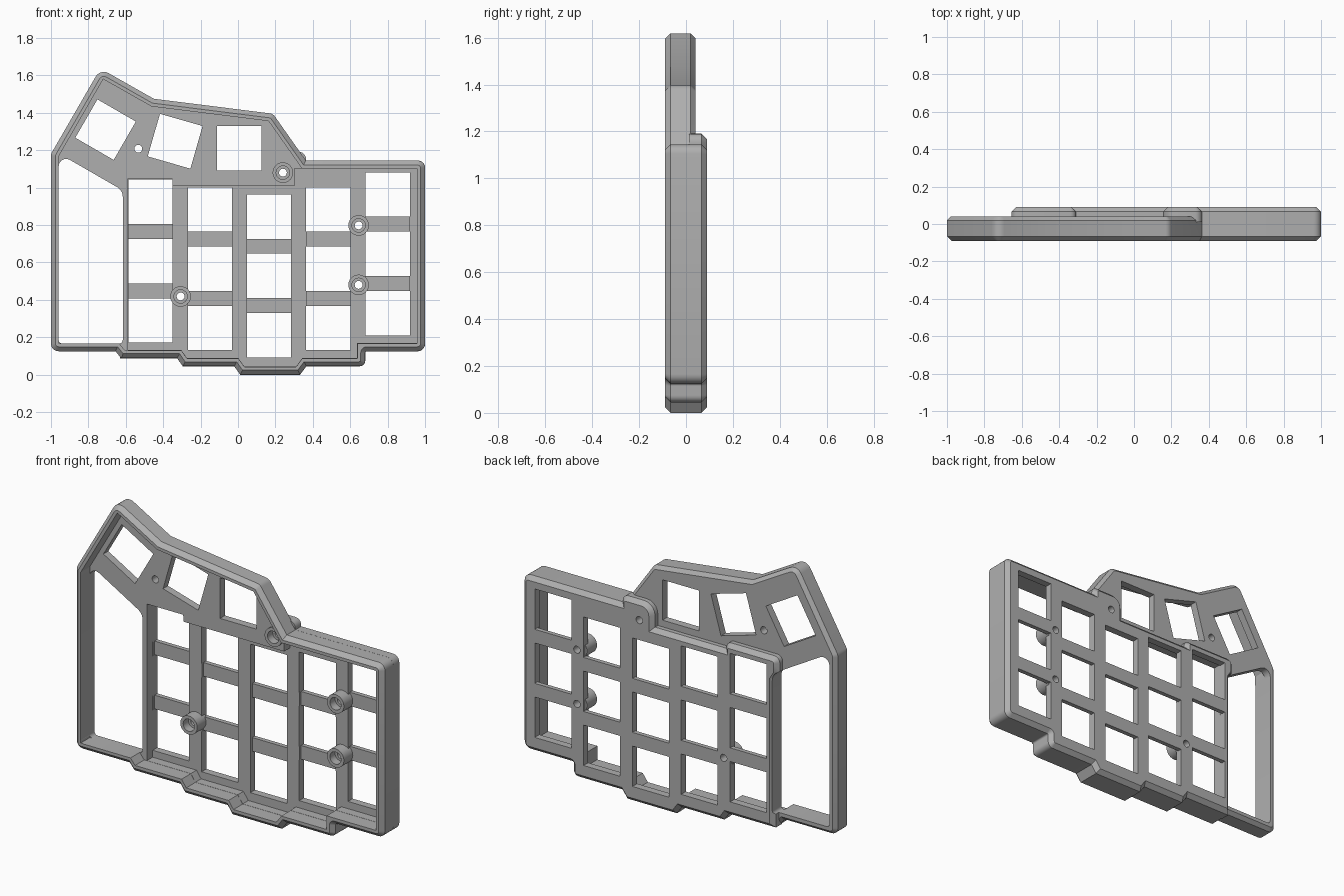
import bpy, bmesh, math
from mathutils import Vector, Matrix

if "Cube" in bpy.data.objects:
    bpy.data.objects.remove(bpy.data.objects["Cube"])

grey = bpy.data.materials.new("light_grey_plastic")
grey.use_nodes = True
GREY = (0.43, 0.43, 0.43, 1)
grey.diffuse_color = GREY
grey.node_tree.nodes["Principled BSDF"].inputs["Base Color"].default_value = GREY


def sharp(points):
    return [Vector(p[:2]) for p in points]


def rounded(points, steps=5):
    """Round each corner (x, z, radius) of a counter-clockwise outline."""
    out = []
    for i, (x, z, r) in enumerate(points):
        p = Vector((x, z))
        if r == 0:
            out.append(p)
            continue
        a = (Vector(points[i - 1][:2]) - p).normalized()
        b = (Vector(points[(i + 1) % len(points)][:2]) - p).normalized()
        half = math.acos(max(-1, min(1, a.dot(b)))) / 2
        centre = p + (a + b).normalized() * (r / math.sin(half))
        start = p + a * (r / math.tan(half)) - centre
        end = p + b * (r / math.tan(half)) - centre
        for k in range(steps + 1):
            t = k / steps
            spoke = start * math.sin((1 - t) * (math.pi - 2 * half))
            spoke += end * math.sin(t * (math.pi - 2 * half))
            out.append(centre + spoke.normalized() * r)
    return out


def inset(outline, d):
    """Move a counter-clockwise outline inwards by d."""
    out = []
    for i, p in enumerate(outline):
        u = (p - outline[i - 1]).normalized()
        v = (outline[(i + 1) % len(outline)] - p).normalized()
        n, m = Vector((-u.y, u.x)), Vector((-v.y, v.x))
        out.append(p + (n + m) * (d / (1 + n.dot(m))))
    return out


def add_prism(bm, rings):
    """Join (outline, y) rings into a closed solid."""
    loops = [[bm.verts.new((p.x, y, p.y)) for p in o] for o, y in rings]
    for lo, hi in zip(loops, loops[1:]):
        for i in range(len(lo)):
            bm.faces.new((lo[i - 1], hi[i - 1], hi[i], lo[i]))
    bm.faces.new(loops[0])
    bm.faces.new(loops[-1][::-1])


def solid(name, *prisms):
    bm = bmesh.new()
    for rings in prisms:
        add_prism(bm, rings)
    bmesh.ops.recalc_face_normals(bm, faces=bm.faces)
    mesh = bpy.data.meshes.new(name)
    bm.to_mesh(mesh)
    bm.free()
    mesh.materials.append(grey)
    obj = bpy.data.objects.new(name, mesh)
    bpy.context.collection.objects.link(obj)
    return obj


def combine(body, tool, operation):
    mod = body.modifiers.new("cut", 'BOOLEAN')
    mod.operation, mod.solver, mod.object = operation, 'EXACT', tool
    bpy.context.view_layer.objects.active = body
    bpy.ops.object.modifier_apply(modifier=mod.name)
    bpy.data.objects.remove(tool)


def rect(x, z, w, h, angle=0):
    turn = Matrix.Rotation(math.radians(angle), 2)
    return [Vector((x, z)) + turn @ Vector((sx * w / 2, sz * h / 2))
            for sx, sz in ((-1, -1), (1, -1), (1, 1), (-1, 1))]


def circle(x, z, r, n=24):
    return [Vector((x + r * math.cos(math.tau * k / n), z + r * math.sin(math.tau * k / n)))
            for k in range(n)]


# Shared depths and wall sizes
FRONT, THUMB_BACK, MAIN_BACK = -0.09, 0.04, 0.09
CHAMFER, WALL = 0.024, 0.042

# Stepped bottom edge and right side, shared by both levels
stepped = [(-0.325, 0.088, 0), (-0.295, 0.045, 0), (-0.02, 0.045, 0), (0.012, 0, 0),
           (0.332, 0, 0), (0.365, 0.045, 0), (0.68, 0.045, 0.03), (0.68, 0.125, 0.01),
           (1, 0.125, 0.04), (1, 1.145, 0.04)]

# Full outer shell
corners = [(-1, 0.125, 0.04), (-0.655, 0.125, 0), (-0.625, 0.088, 0)] + stepped + [
    (0.363, 1.145, 0), (0.187, 1.395, 0.04), (-0.45, 1.475, 0),
    (-0.736, 1.637, 0.05), (-1, 1.18, 0.05)]
outer = rounded(corners)
case = solid("keyboard_case", [
    (inset(outer, CHAMFER), FRONT), (outer, FRONT + CHAMFER),
    (outer, THUMB_BACK - 0.02), (inset(outer, 0.02), THUMB_BACK)])

# Raised back of the main key block, with a bulge round the upper screw
main_left = [(-0.63, 0.088, 0)] + stepped
main_top = [(-0.31, 1.052, 0), (-0.31, 1.092, 0.03), (-0.655, 1.092, 0.035),
            (-0.655, 1.0, 0), (-0.63, 0.96, 0)]
bulge = [(0.363, 1.145, 0), (0.363, 1.19, 0.035), (0.155, 1.19, 0.07), (0.155, 1.052, 0)]
raised = inset(rounded(main_left + bulge + main_top), -0.0005)
combine(case, solid("main_block", [
    (raised, 0.012), (raised, MAIN_BACK - CHAMFER), (inset(raised, CHAMFER), MAIN_BACK)]), 'UNION')

# Open front cavity, then the deeper one behind the main keys
hollow = inset(sharp(corners), WALL)
combine(case, solid("front_cavity", [(hollow, -0.3), (hollow, -0.005)]), 'DIFFERENCE')
deep_top = [(0.26, 1.145), (0.26, 1.052), (-0.31, 1.052), (-0.31, 1.092), (-0.63, 1.092)]
deep = inset(sharp(main_left + deep_top), WALL + 0.001)
combine(case, solid("main_cavity", [(deep, -0.3), (deep, 0.047)]), 'DIFFERENCE')

# Tall side window
window = rounded([(-0.959, 0.166, 0.02), (-0.616, 0.166, 0.02),
                  (-0.616, 0.985, 0.06), (-0.959, 1.183, 0.04)])
combine(case, solid("side_window", [(window, -0.3), (window, 0.3)]), 'DIFFERENCE')

# Key positions: five staggered columns of three, and three thumb keys
KEY, PITCH = 0.237, 0.317
columns = [(-0.468, 0.607), (-0.15, 0.566), (0.166, 0.528), (0.483, 0.566), (0.8, 0.646)]
thumbs = [(0.006, 1.21, 0), (-0.336, 1.248, -16), (-0.708, 1.31, -30)]
keys = [rect(x, z + row * PITCH, KEY, KEY) for x, z in columns for row in (-1, 0, 1)]
keys += [rect(x, z, KEY, KEY, a) for x, z, a in thumbs]

# Thinner bands of plate along each column, then the key openings
bands = [[(o, y) for y in (0.01, 0.064)] for o in
         (rect(x, z, KEY - 0.001, 2 * PITCH + KEY - 0.002) for x, z in columns)]
combine(case, solid("column_bands", *bands), 'DIFFERENCE')
combine(case, solid("key_openings", *[[(o, -0.2), (o, 0.3)] for o in keys]), 'DIFFERENCE')

# Screw bosses with stepped holes
bosses = [(0.24, 1.08), (0.645, 0.798), (0.645, 0.48), (-0.307, 0.418)]
holes = bosses + [(-0.533, 1.208)]
combine(case, solid("screw_bosses", *[[(circle(x, z, 0.055), -0.018), (circle(x, z, 0.055), 0.075)]
                                      for x, z in bosses]), 'UNION')
combine(case, solid("screw_recesses", *[[(circle(x, z, 0.036), -0.08), (circle(x, z, 0.036), 0.03)]
                                        for x, z in bosses]), 'DIFFERENCE')
combine(case, solid("screw_holes", *[[(circle(x, z, 0.021), -0.2), (circle(x, z, 0.021), 0.3)]
                                     for x, z in holes]), 'DIFFERENCE')

# Smooth the rounded corners, keep the chamfers crisp
bpy.ops.object.select_all(action='DESELECT')
case.select_set(True)
bpy.context.view_layer.objects.active = case
bpy.ops.object.shade_smooth_by_angle(angle=math.radians(25))
